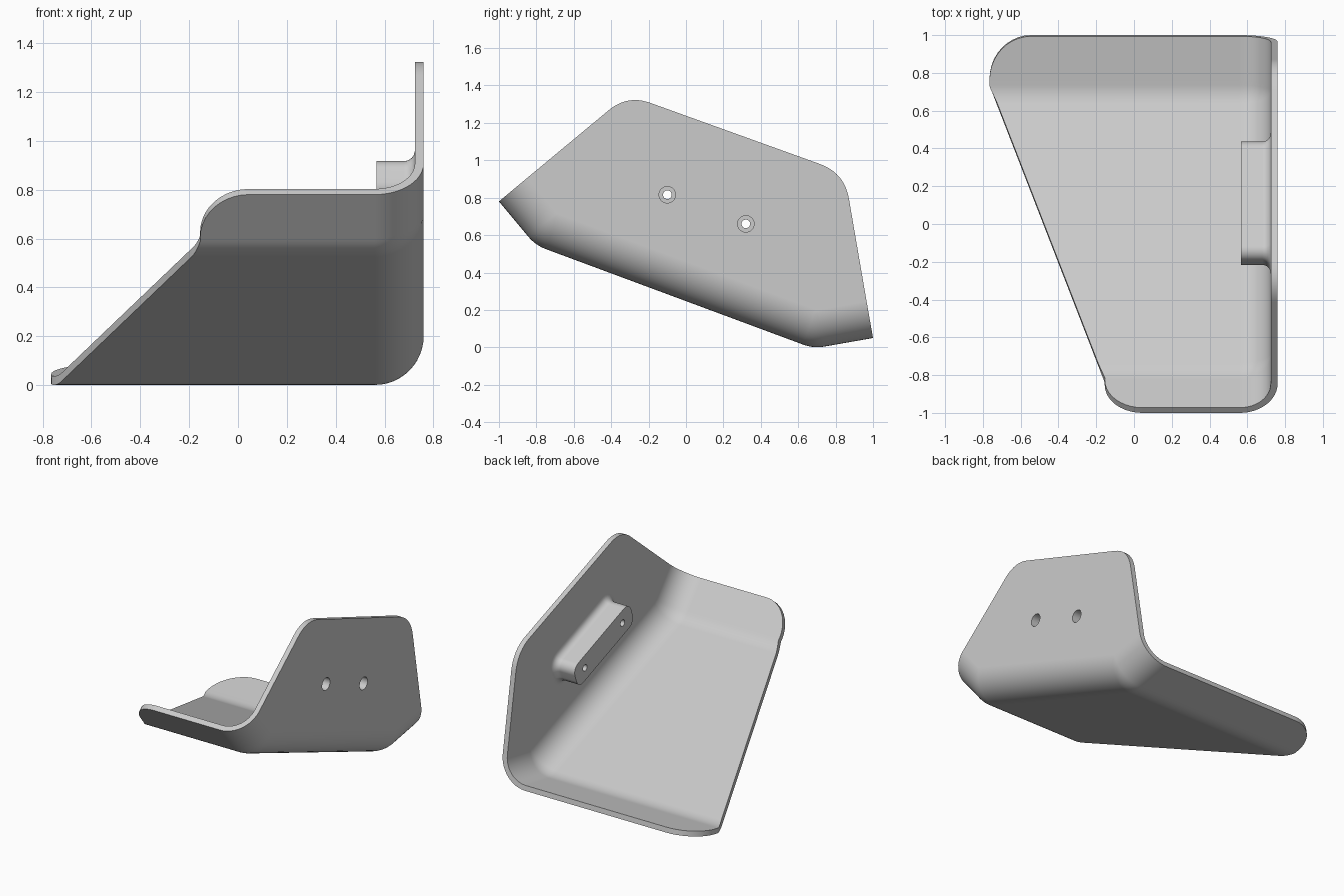
import bpy, bmesh, math
from mathutils import Vector

if "Cube" in bpy.data.objects:
    bpy.data.objects.remove(bpy.data.objects["Cube"])

THICK = 0.036
WALL_X = 0.76       # outer face of the side wall
BEND = 0.2          # outer radius between floor and wall

grey = bpy.data.materials.new("light_grey")
grey.use_nodes = True
grey.diffuse_color = (0.6, 0.6, 0.6, 1)
grey.node_tree.nodes["Principled BSDF"].inputs["Base Color"].default_value = (0.6, 0.6, 0.6, 1)


def make(name, bm):
    mesh = bpy.data.meshes.new(name)
    bm.to_mesh(mesh)
    bm.free()
    ob = bpy.data.objects.new(name, mesh)
    bpy.context.collection.objects.link(ob)
    mesh.materials.append(grey)
    return ob


def up(d):
    """Normal on the inner side of a (y, z) direction."""
    return Vector((-d.y, d.x)).normalized()


def round_corner(before, corner, after, length, steps=8):
    """Quadratic curve that rounds a corner."""
    p = corner + (before - corner).normalized() * length
    q = corner + (after - corner).normalized() * length
    ts = [i / steps for i in range(steps + 1)]
    return [p * (1 - t) ** 2 + corner * 2 * t * (1 - t) + q * t * t for t in ts]


# Side profile in (y, z): front lip, sloping floor, rear lip
front, knee, heel, rear = [Vector(p) for p in
                           ((-1, 0.78), (-0.805, 0.546), (0.682, -0.006), (1, 0.05))]
d_lip, d_floor, d_rear = [(b - a).normalized() for a, b in
                          ((front, knee), (knee, heel), (heel, rear))]


def edge_x(y):
    return max(-0.765, -0.76 + 0.388 * (0.72 - y))


# Rows hold (point, inner normal, x of the free edge)
rows = []
ARC = 10
for i in range(ARC + 1):                       # rounded front corner
    a = math.pi / 2 * (1 - i / ARC)
    p = front + d_lip * 0.23 * (1 - math.sin(a))
    rows.append((p, up(d_lip), -0.155 + 0.2 * (1 - math.cos(a))))
for a, c, b, da, db in ((front, knee, heel, d_lip, d_floor),
                        (knee, heel, rear, d_floor, d_rear)):
    pts = round_corner(a, c, b, 0.06)
    for i, p in enumerate(pts):                # bends of the floor
        rows.append((p, up(da.lerp(db, i / (len(pts) - 1))), edge_x(p.x)))
for i in range(ARC + 1):                       # rounded rear corner
    a = math.pi / 2 * i / ARC
    p = rear - d_rear * 0.235 * (1 - math.sin(a))
    rows.append((p, up(d_rear), -0.765 + 0.22 * (1 - math.cos(a))))

# Outer skin: floor, lips and the bend into the wall
bm = bmesh.new()
grid = []
for p, n, x_edge in rows:
    line = [bm.verts.new((x_edge, p.x, p.y))]
    for k in range(13):
        a = math.pi / 2 * k / 12
        q = p + n * BEND * (1 - math.cos(a))
        line.append(bm.verts.new((WALL_X - BEND + BEND * math.sin(a), q.x, q.y)))
    grid.append(line)
for r0, r1 in zip(grid, grid[1:]):
    for j in range(len(r0) - 1):
        bm.faces.new((r0[j], r1[j], r1[j + 1], r0[j + 1]))

# Side wall with two rounded upper corners
top_rear, top_front = Vector((0.847, 0.933)), Vector((-0.313, 1.351))
outline = (round_corner(rear, top_rear, top_front, 0.14, 12)
           + round_corner(top_rear, top_front, front, 0.13, 12))
bm.faces.new([r[-1] for r in grid] + [bm.verts.new((WALL_X, p.x, p.y)) for p in outline])
shell = make("bent_plate", bm)
solid = shell.modifiers.new("thickness", "SOLIDIFY")
solid.thickness = THICK
solid.offset = -1
solid.use_even_offset = True

# Mounting block inside the wall, parallel to the floor, flared at its base
centre = Vector((0.11, 0.738))
along, across = d_floor, up(d_floor)


def block_loop(bm, x, grow):
    hl, hw, r = 0.335 + grow, 0.085 + grow, 0.06 + grow
    loop = []
    for k, (sx, sy) in enumerate(((1, 1), (-1, 1), (-1, -1), (1, -1))):
        for i in range(7):
            a = math.pi / 2 * (k + i / 6)
            p = (centre + along * (sx * (hl - r) + r * math.cos(a))
                 + across * (sy * (hw - r) + r * math.sin(a)))
            loop.append(bm.verts.new((x, p.x, p.y)))
    return loop


bm = bmesh.new()
FLARE = 0.045
base_x = WALL_X - THICK
loops = [block_loop(bm, base_x + 0.01, FLARE)]
for i in range(7):
    a = math.pi / 2 * i / 6
    loops.append(block_loop(bm, base_x - FLARE * (1 - math.cos(a)), FLARE * (1 - math.sin(a))))
loops.append(block_loop(bm, 0.567, 0))
for l0, l1 in zip(loops, loops[1:]):
    for i in range(len(l0)):
        j = (i + 1) % len(l0)
        bm.faces.new((l0[i], l0[j], l1[j], l1[i]))
bm.faces.new(loops[0])
bm.faces.new(loops[-1])
bmesh.ops.recalc_face_normals(bm, faces=bm.faces)
block = make("mounting_block", bm)

# Stepped screw holes through wall and block
cutters = []
for side in (-1, 1):
    c = centre + along * side * 0.224
    bm = bmesh.new()
    rings = []
    for x, r in ((0.4, 0.023), (0.7, 0.023), (0.7, 0.044), (0.9, 0.044)):
        rings.append([bm.verts.new((x, c.x + r * math.cos(t * math.tau / 32),
                                    c.y + r * math.sin(t * math.tau / 32))) for t in range(32)])
    for r0, r1 in zip(rings, rings[1:]):
        for i in range(32):
            j = (i + 1) % 32
            bm.faces.new((r0[i], r0[j], r1[j], r1[i]))
    bm.faces.new(rings[0])
    bm.faces.new(rings[-1])
    bmesh.ops.recalc_face_normals(bm, faces=bm.faces)
    cutter = make("hole_cutter", bm)
    cutter.hide_render = True
    cutters.append(cutter)

for ob in (shell, block):
    for cutter in cutters:
        cut = ob.modifiers.new("hole", "BOOLEAN")
        cut.operation = "DIFFERENCE"
        cut.solver = "EXACT"
        cut.object = cutter
    bpy.ops.object.select_all(action="DESELECT")
    ob.select_set(True)
    bpy.context.view_layer.objects.active = ob
    for name in [m.name for m in ob.modifiers]:
        bpy.ops.object.modifier_apply(modifier=name)
    bpy.ops.object.shade_smooth_by_angle(angle=math.radians(35))
    ob.modifiers.new("even_shading", "WEIGHTED_NORMAL").keep_sharp = True

for cutter in cutters:
    bpy.data.objects.remove(cutter)
